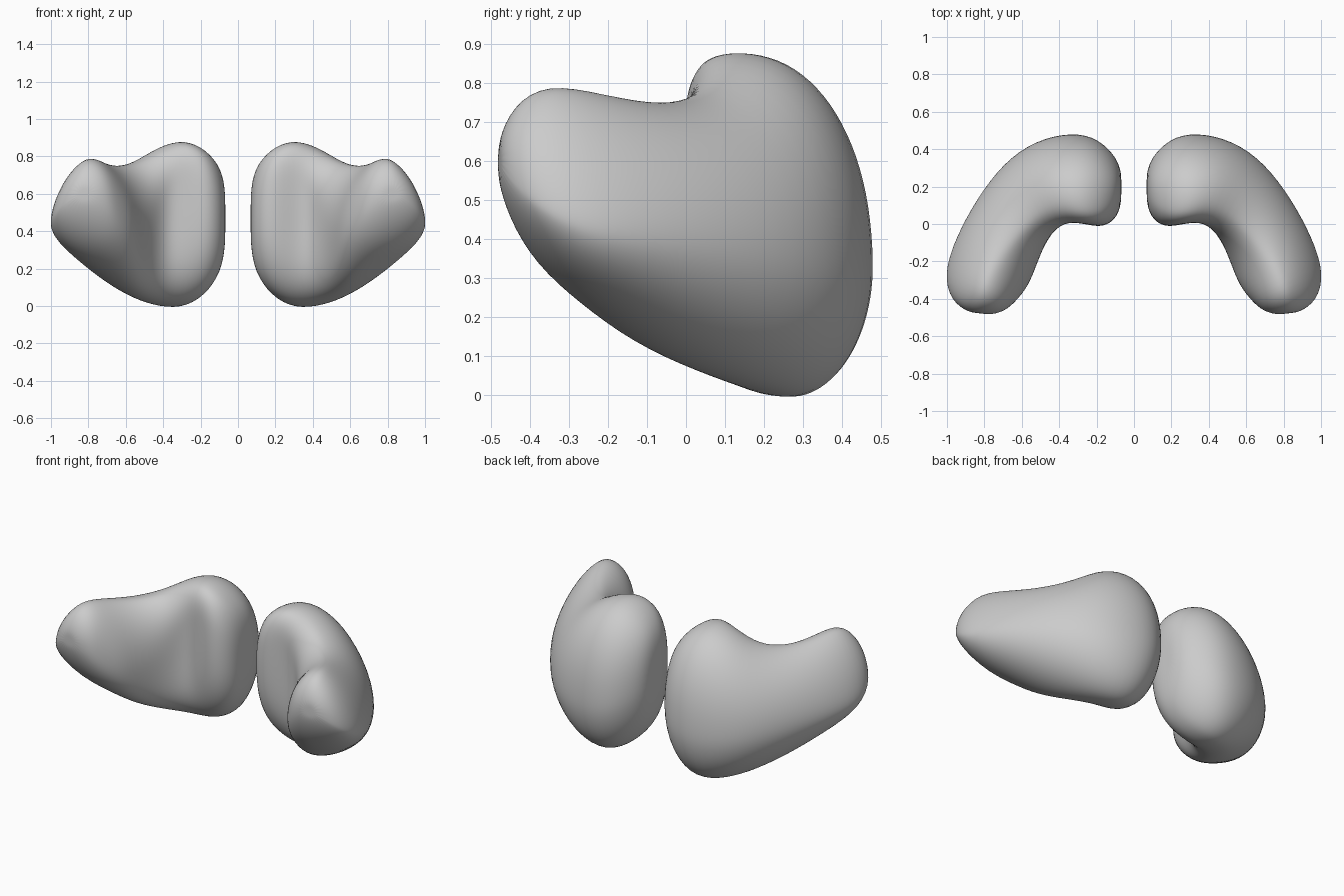
import bpy, bmesh, math

cube = bpy.data.objects.get("Cube")
if cube:
    bpy.data.objects.remove(cube, do_unlink=True)

grey = bpy.data.materials.new("soft grey")
grey.use_nodes = True
grey.diffuse_color = (0.6, 0.6, 0.6, 1)
grey.node_tree.nodes["Principled BSDF"].inputs["Base Color"].default_value = (0.6, 0.6, 0.6, 1)

# Cross-sections from the middle end to the front tip:
# inner x, y, outer x, y, top z, bottom z, inner bulge z, outer bulge z,
# top position, bottom position, fullness of the inner and outer shoulder (lower is fuller)
SECTIONS = [
    (.068, .12, .068, .28, .62, .32, .48, .45, .45, .5, 1, 1),
    (.085, .04, .095, .36, .74, .18, .50, .42, .45, .5, .8, 1),
    (.16, -.025, .19, .46, .84, .05, .52, .36, .38, .55, .6, .95),
    (.27, -.025, .33, .495, .895, -.02, .50, .33, .33, .6, .6, .95),
    (.36, -.025, .53, .45, .86, 0, .42, .33, .34, .55, .75, 1),
    (.45, -.10, .70, .33, .77, .045, .38, .35, .36, .45, 1.05, 1.05),
    (.51, -.22, .845, .135, .745, .115, .38, .38, .42, .42, 1.15, 1.1),
    (.56, -.33, .96, -.08, .775, .215, .43, .41, .47, .45, 1.1, 1.25),
    (.635, -.42, 1.02, -.27, .805, .315, .49, .43, .44, .5, 1, 1.35),
    (.69, -.465, .98, -.41, .745, .435, .56, .51, .45, .5, 1, 1.2),
    (.76, -.485, .89, -.47, .66, .54, .60, .58, .5, .5, 1, 1),
]
SIDES = 24
INNER_UNDERSIDE, OUTER_UNDERSIDE = 0.85, 1


def power(value, exponent):
    return math.copysign(abs(value) ** exponent, value)


def ring_points(section, side):
    xi, yi, xo, yo, top, bottom, zi, zo, ft, fb, inner_full, outer_full = section
    # The inner face is slightly hollow around the bend
    hollow = 0.1 * max(0, 1 - abs(xi - 0.36) / 0.2)
    for i in range(SIDES):
        angle = math.tau * i / SIDES
        c, s = math.cos(angle), math.sin(angle)
        dent = hollow * max(0, -c) ** 6
        if s > 0:
            fullness = outer_full if c > 0 else inner_full
        else:
            fullness = OUTER_UNDERSIDE if c > 0 else INNER_UNDERSIDE
        c, s = power(c, fullness), power(s, fullness)
        middle = ft if s >= 0 else fb
        bulge = zo if c >= 0 else zi
        f = middle + c * ((1 - middle) if c > 0 else middle) + dent
        z = bulge + s * ((top - bulge) if s > 0 else (bulge - bottom))
        yield side * (xi + (xo - xi) * f), yi + (yo - yi) * f, z


def make_lobe(name, side):
    bm = bmesh.new()
    rings = [[bm.verts.new(p) for p in ring_points(s, side)] for s in SECTIONS]
    for a, b in zip(rings, rings[1:]):
        for i in range(SIDES):
            j = (i + 1) % SIDES
            bm.faces.new((a[i], a[j], b[j], b[i]))
    # Close each end with a fan
    for ring in (rings[0], rings[-1]):
        centre = bm.verts.new(sum((v.co for v in ring), ring[0].co * 0) / SIDES)
        for i in range(SIDES):
            bm.faces.new((ring[i], ring[(i + 1) % SIDES], centre))
    bmesh.ops.recalc_face_normals(bm, faces=bm.faces)
    for face in bm.faces:
        face.smooth = True
    mesh = bpy.data.meshes.new(name)
    bm.to_mesh(mesh)
    bm.free()
    mesh.materials.append(grey)
    lobe = bpy.data.objects.new(name, mesh)
    bpy.context.collection.objects.link(lobe)
    subdivision = lobe.modifiers.new("smooth surface", "SUBSURF")
    subdivision.levels = subdivision.render_levels = 2


make_lobe("left_lobe", 1)
make_lobe("right_lobe", -1)
